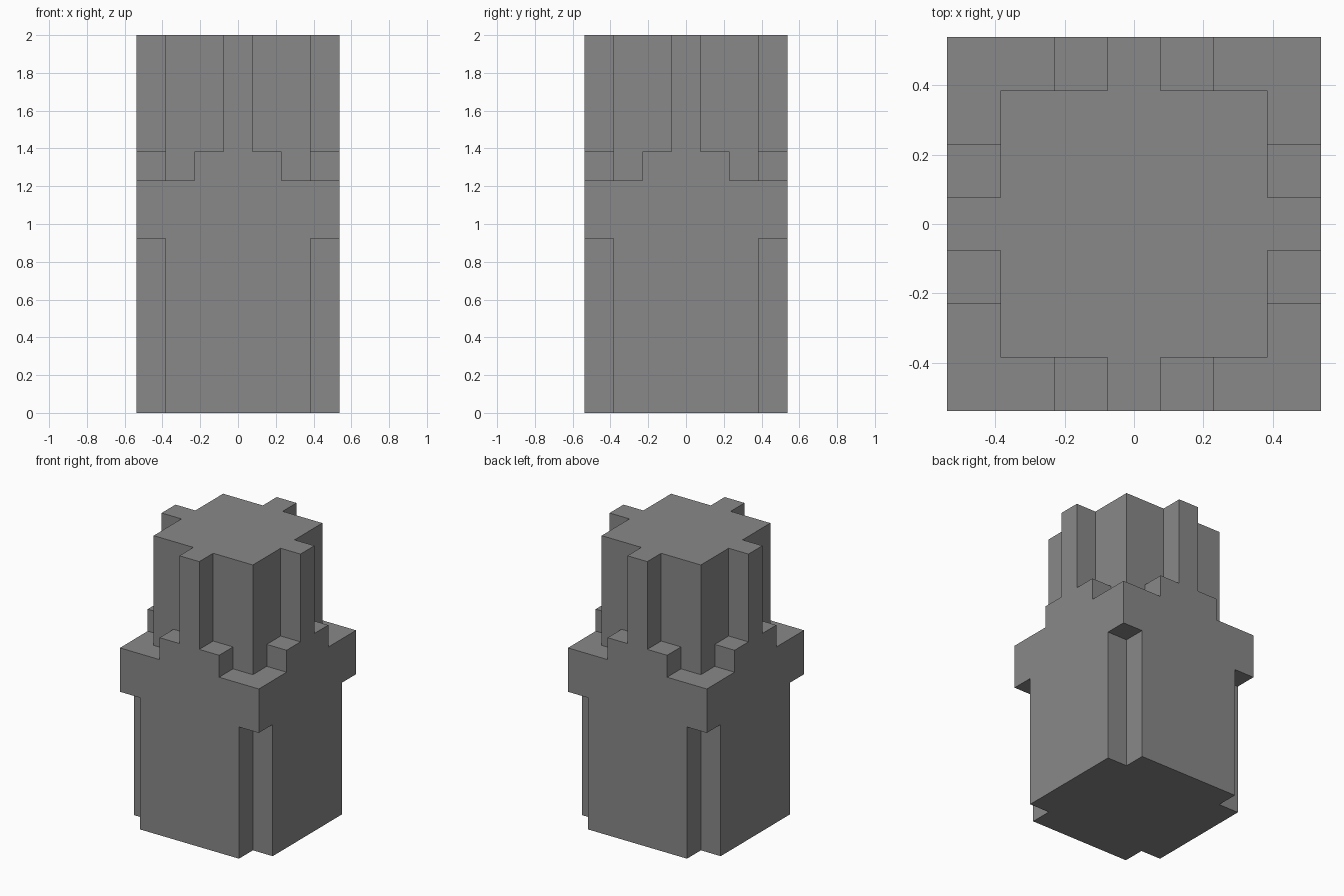
import bpy
import bmesh
from math import pi, radians
from mathutils import Matrix

U = 2 / 13  # one block: the model is 13 blocks tall and 7 wide

if "Cube" in bpy.data.objects:
    bpy.data.objects.remove(bpy.data.objects["Cube"], do_unlink=True)

grey = bpy.data.materials.new("plain grey")
grey.use_nodes = True
colour = (0.25, 0.25, 0.25, 1)
grey.diffuse_color = colour
grey.node_tree.nodes["Principled BSDF"].inputs["Base Color"].default_value = colour


def slab(name, half_profile, half_depth, turn=0):
    """Mirror an x-z half profile, extrude it through y and turn it about z."""
    outline = half_profile + [(-x, z) for x, z in reversed(half_profile)]
    bm = bmesh.new()
    face = bm.faces.new([bm.verts.new((x * U, -half_depth * U, z * U)) for x, z in outline])
    out = bmesh.ops.extrude_face_region(bm, geom=[face])
    moved = [v for v in out["geom"] if isinstance(v, bmesh.types.BMVert)]
    bmesh.ops.translate(bm, verts=moved, vec=(0, 2 * half_depth * U, 0))
    bmesh.ops.rotate(bm, verts=bm.verts, matrix=Matrix.Rotation(turn, 3, "Z"))
    bmesh.ops.recalc_face_normals(bm, faces=bm.faces)
    mesh = bpy.data.meshes.new(name)
    bm.to_mesh(mesh)
    bm.free()
    mesh.materials.append(grey)
    obj = bpy.data.objects.new(name, mesh)
    bpy.context.collection.objects.link(obj)
    return obj


# Square core running the full height
pillar = slab("stepped_pillar", [(2.5, 0), (2.5, 13)], 2.5)

# Wall outline: lower panel, wide collar, short step, narrow rib
wall = [(2.5, 0), (2.5, 6), (3.5, 6), (3.5, 8), (1.5, 8), (1.5, 9), (0.5, 9), (0.5, 13)]
walls = [slab("front_back_walls", wall, 3.5), slab("side_walls", wall, 3.5, pi / 2)]

# Join the crossed walls to the core as one clean solid
for part in walls:
    mod = pillar.modifiers.new("join", "BOOLEAN")
    mod.operation = "UNION"
    mod.solver = "EXACT"
    mod.object = part
bpy.context.view_layer.update()
joined = bpy.data.meshes.new_from_object(pillar.evaluated_get(bpy.context.evaluated_depsgraph_get()))
pillar.modifiers.clear()
pillar.data = joined
for part in walls:
    bpy.data.objects.remove(part, do_unlink=True)

# Merge the flat faces left by the join
bm = bmesh.new()
bm.from_mesh(joined)
bmesh.ops.remove_doubles(bm, verts=bm.verts, dist=0.0001)
bmesh.ops.dissolve_limit(bm, angle_limit=radians(1), verts=bm.verts, edges=bm.edges)
bm.to_mesh(joined)
bm.free()
